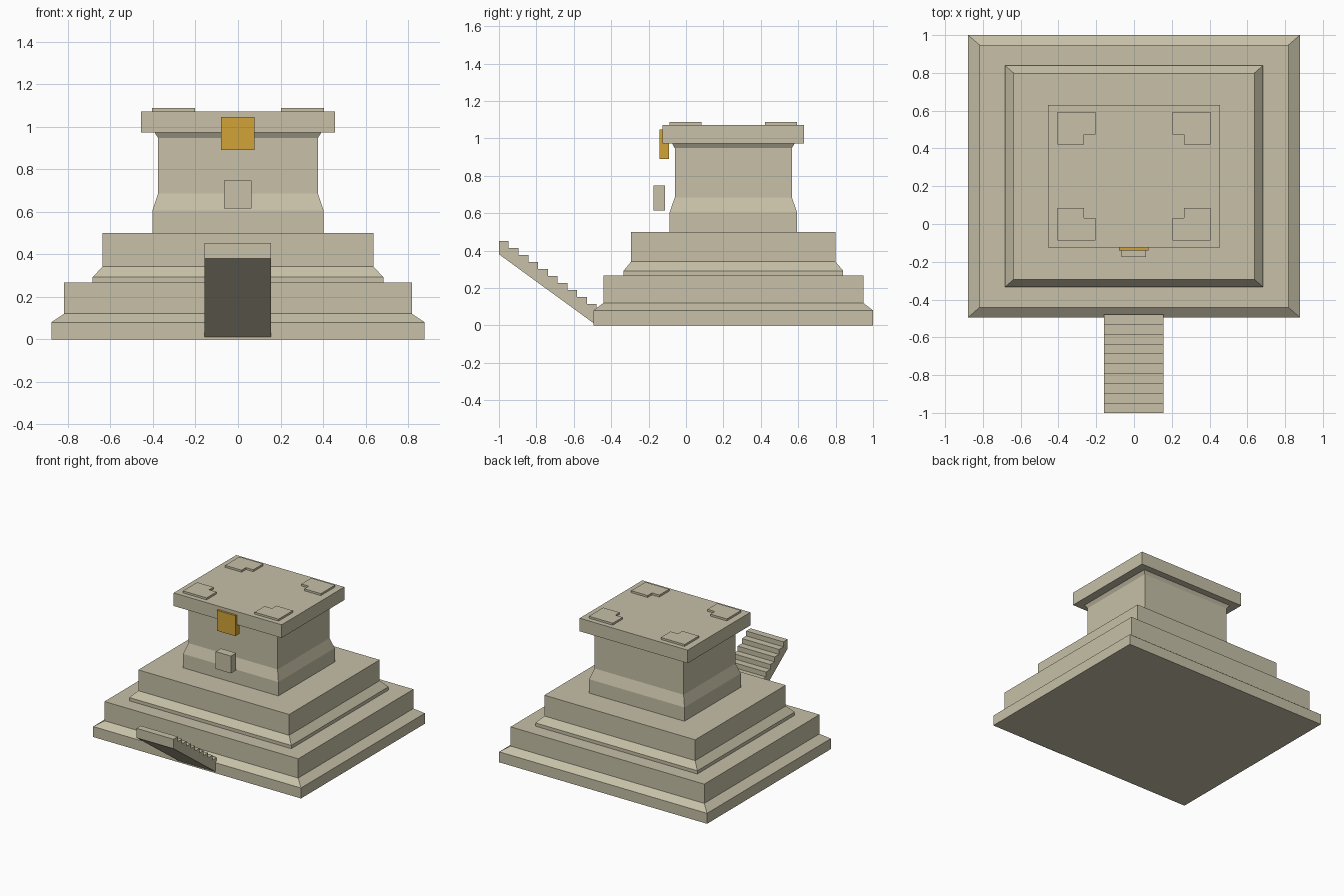
import bpy
import bmesh

if "Cube" in bpy.data.objects:
    bpy.data.objects.remove(bpy.data.objects["Cube"], do_unlink=True)

CENTRE_Y = 0.253


def material(name, rgb):
    mat = bpy.data.materials.new(name)
    mat.use_nodes = True
    colour = (*rgb, 1)
    mat.diffuse_color = colour
    mat.node_tree.nodes["Principled BSDF"].inputs["Base Color"].default_value = colour
    return mat


stone = material("sandstone", (0.57, 0.53, 0.39))
gold = material("gold", (0.64, 0.37, 0.04))


def loft(name, rings, mat=stone):
    """Closed solid skinned through matching rings of points."""
    bm = bmesh.new()
    loops = [[bm.verts.new(p) for p in ring] for ring in rings]
    n = len(loops[0])
    for low, high in zip(loops, loops[1:]):
        for i in range(n):
            j = (i + 1) % n
            bm.faces.new((low[i], low[j], high[j], high[i]))
    bm.faces.new(loops[0][::-1])
    bm.faces.new(loops[-1])
    bmesh.ops.recalc_face_normals(bm, faces=bm.faces)
    mesh = bpy.data.meshes.new(name)
    bm.to_mesh(mesh)
    bm.free()
    mesh.materials.append(mat)
    obj = bpy.data.objects.new(name, mesh)
    bpy.context.collection.objects.link(obj)
    return obj


def tier(name, profile):
    """Rectangular tier from (half width, half depth, height) levels."""
    corners = ((-1, -1), (1, -1), (1, 1), (-1, 1))
    return loft(name, [[(sx * hx, CENTRE_Y + sy * hy, z) for sx, sy in corners]
                       for hx, hy, z in profile])


def box(name, x, y, z, mat=stone):
    return loft(name, [[(x[0], y[0], h), (x[1], y[0], h),
                        (x[1], y[1], h), (x[0], y[1], h)] for h in z], mat)


# Stepped platform and shrine
tier("lower_platform", [(0.878, 0.747, 0), (0.878, 0.747, 0.08),
                        (0.818, 0.695, 0.12), (0.818, 0.695, 0.267)])
tier("upper_platform", [(0.684, 0.587, 0.267), (0.684, 0.587, 0.292),
                        (0.637, 0.546, 0.341), (0.637, 0.546, 0.5)])
tier("shrine_body", [(0.402, 0.34, 0.5), (0.402, 0.34, 0.606),
                     (0.376, 0.313, 0.685), (0.376, 0.313, 0.947),
                     (0.392, 0.327, 0.972)])
tier("roof_slab", [(0.456, 0.378, 0.972), (0.456, 0.378, 1.072)])

# Notched corner plates on the roof
plate = [(0.203, 0.222), (0.265, 0.222), (0.265, 0.169),
         (0.404, 0.169), (0.404, 0.341), (0.203, 0.341)]
# The notch faces the middle of the roof
plate[:3] = [(0.203, 0.222), (0.265, 0.222), (0.265, 0.169)]
for side, sx in (("left", 1), ("right", -1)):
    for end, sy in (("front", -1), ("back", 1)):
        loft(f"roof_plate_{end}_{side}",
             [[(sx * x, CENTRE_Y + sy * y, z) for x, y in plate]
              for z in (1.072, 1.087)])

# Front ornaments
box("gold_plaque", (-0.08, 0.077), (-0.141, -0.091), (0.89, 1.046), gold)
box("stone_block", (-0.066, 0.063), (-0.175, -0.112), (0.615, 0.747))

# Staircase: sawtooth side profile extruded across its width
STEPS, RUN, RISE = 10, 0.0522, 0.0376
side = [(-0.478, 0.0), (-1.0, 0.38)]
for i in range(STEPS):
    z = 0.452 - i * RISE
    side += [(-1 + i * RUN, z), (-1 + (i + 1) * RUN, z)]
loft("staircase", [[(x, y, z) for y, z in side] for x in (-0.158, 0.155)])
